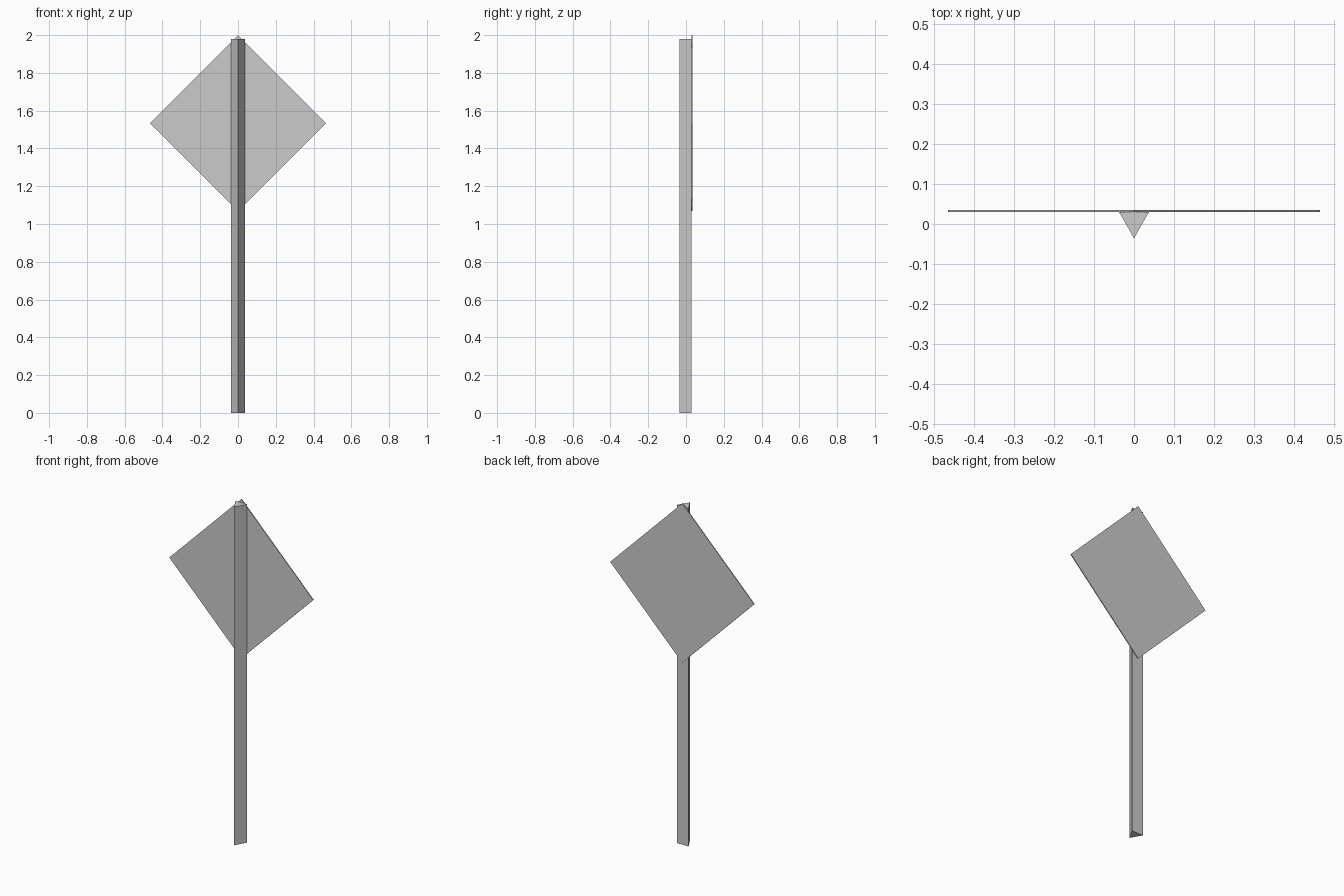
import bpy, bmesh
from mathutils import Vector

if "Cube" in bpy.data.objects:
    bpy.data.objects.remove(bpy.data.objects["Cube"])


def extrude_profile(name, points, direction):
    """Solid made by sweeping a flat outline along a direction."""
    bm = bmesh.new()
    face = bm.faces.new([bm.verts.new(p) for p in points])
    ext = bmesh.ops.extrude_face_region(bm, geom=[face], use_keep_orig=True)
    verts = [g for g in ext["geom"] if isinstance(g, bmesh.types.BMVert)]
    bmesh.ops.translate(bm, verts=verts, vec=Vector(direction))
    bmesh.ops.recalc_face_normals(bm, faces=bm.faces)
    mesh = bpy.data.meshes.new(name)
    bm.to_mesh(mesh)
    bm.free()
    obj = bpy.data.objects.new(name, mesh)
    bpy.context.collection.objects.link(obj)
    return obj


BACK = 0.030      # back face of the post, where the plate is fixed
TIP = -0.0355     # front edge of the post
THICK = 0.0055    # plate thickness
HALF = 0.466      # half diagonal of the plate
MID = 2.0 - HALF  # plate centre height

# triangular post
extrude_profile("post", [(-0.0375, BACK, 0), (0, TIP, 0), (0.0375, BACK, 0)],
                (0, 0, 1.98))

# diamond sign plate
extrude_profile("sign_plate",
                [(-HALF, BACK, MID), (0, BACK, MID - HALF),
                 (HALF, BACK, MID), (0, BACK, MID + HALF)],
                (0, THICK, 0))
